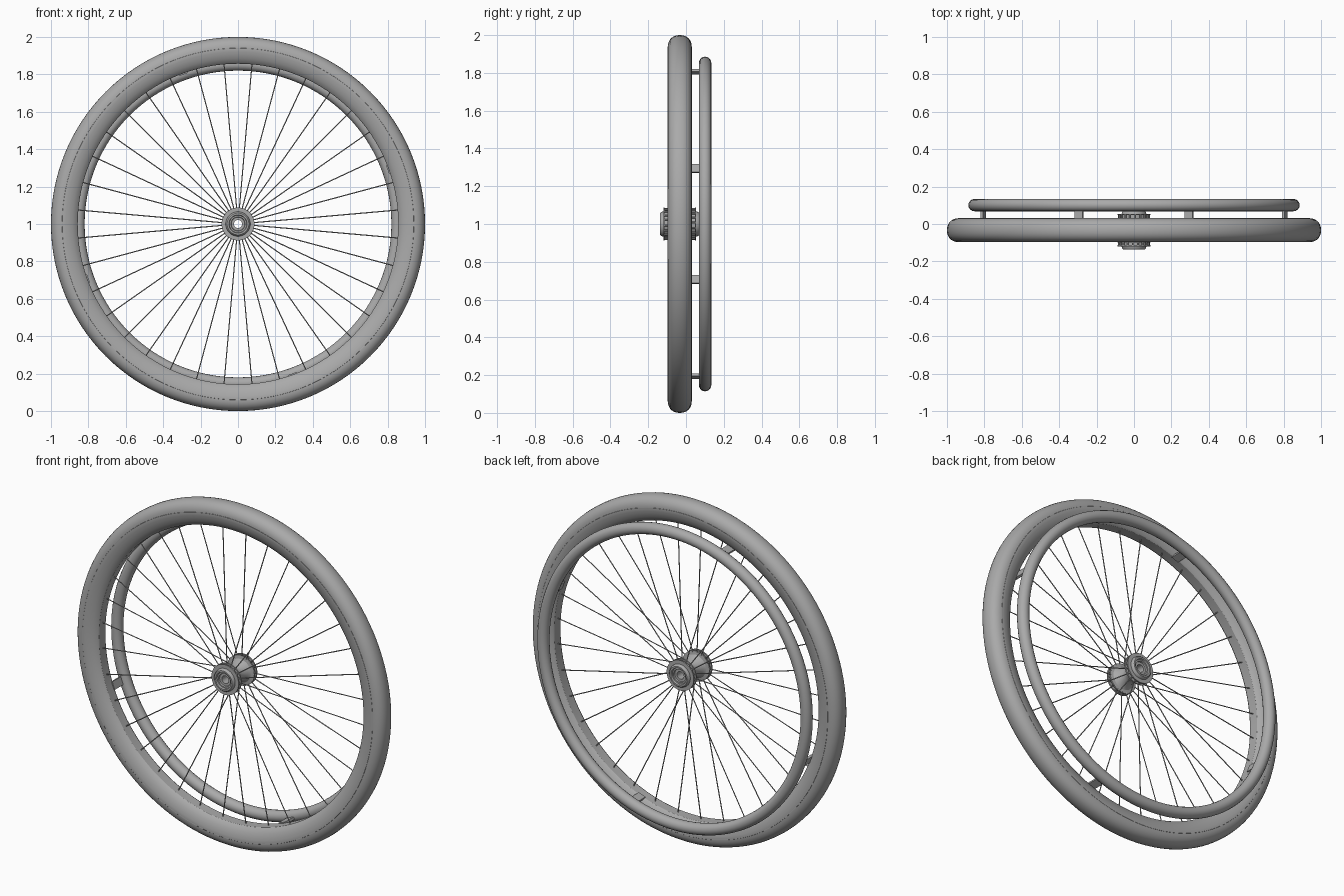
import bpy, bmesh, math
from mathutils import Matrix, Vector

if "Cube" in bpy.data.objects:
    bpy.data.objects.remove(bpy.data.objects["Cube"])

MID_Y = -0.033      # centre plane of the wheel
AXLE_Z = 1.0        # height of the axle

grey = bpy.data.materials.new("plain grey")
grey.use_nodes = True
colour = (0.4, 0.4, 0.4, 1)
grey.diffuse_color = colour
grey.node_tree.nodes["Principled BSDF"].inputs["Base Color"].default_value = colour


def finish(name, bm, smooth=True):
    bmesh.ops.recalc_face_normals(bm, faces=bm.faces)
    mesh = bpy.data.meshes.new(name)
    bm.to_mesh(mesh)
    bm.free()
    mesh.materials.append(grey)
    obj = bpy.data.objects.new(name, mesh)
    bpy.context.collection.objects.link(obj)
    if smooth:
        bpy.ops.object.select_all(action="DESELECT")
        obj.select_set(True)
        bpy.context.view_layer.objects.active = obj
        bpy.ops.object.shade_smooth_by_angle(angle=math.radians(30))
    return obj


def lathe(name, profile, steps):
    """Turn a closed (y offset, radius) profile around the axle."""
    bm = bmesh.new()
    rings = []
    for i in range(steps):
        a = math.tau * i / steps
        rings.append([bm.verts.new((r * math.cos(a), MID_Y + y, AXLE_Z + r * math.sin(a)))
                      for y, r in profile])
    n = len(profile)
    for i in range(steps):
        p, q = rings[i], rings[(i + 1) % steps]
        for j in range(n):
            k = (j + 1) % n
            bm.faces.new((p[j], p[k], q[k], q[j]))
    return finish(name, bm)


def oval(y, r, size, count, power=1.0):
    """Round section; a power below one squares it slightly."""
    def bend(v):
        return math.copysign(abs(v) ** power, v) * size
    return [(y + bend(math.cos(math.tau * i / count)),
             r + bend(math.sin(math.tau * i / count))) for i in range(count)]


def mirrored(half):
    """Complete a profile that is symmetric about the wheel plane."""
    return half + [(-y, r) for y, r in reversed(half)]


def on_wheel(angle, r, y):
    return Vector((r * math.cos(angle), MID_Y + y, AXLE_Z + r * math.sin(angle)))


def rod(bm, start, end, radius, sides=6):
    d = end - start
    m = Matrix.Translation((start + end) / 2) @ d.to_track_quat("Z", "Y").to_matrix().to_4x4()
    bmesh.ops.create_cone(bm, cap_ends=True, segments=sides, radius1=radius,
                          radius2=radius, depth=d.length, matrix=m)


# Tyre, rim with sloping flanks, and hand rim
lathe("tyre", oval(0, 0.9365, 0.0635, 28, 0.9), 128)
lathe("rim", mirrored([(0.055, 0.95), (0.0638, 0.94), (0.061, 0.912),
                       (0.050, 0.885), (0.036, 0.862), (0.028, 0.857)]), 128)
lathe("hand_rim", oval(0.134, 0.853, 0.033, 16), 128)

# Hollow hub: axle bore, stepped end caps, paired flanges and waisted barrel
lathe("hub", mirrored([
    (0.085, 0.022), (0.085, 0.036), (0.094, 0.038), (0.094, 0.046),
    (0.104, 0.049), (0.104, 0.058), (0.097, 0.064), (0.087, 0.066),
    (0.087, 0.088), (0.080, 0.088), (0.080, 0.072), (0.066, 0.072),
    (0.066, 0.088), (0.058, 0.088), (0.055, 0.068), (0.045, 0.056),
    (0.010, 0.042)]), 48)

# Spokes alternate between the two flanges, with a row of heads on each hub end
spokes = bmesh.new()
heads = bmesh.new()
for i in range(36):
    angle = math.radians(5 + 10 * i)
    side = 1 if i % 2 == 0 else -1
    rod(spokes, on_wheel(angle, 0.07, side * 0.06), on_wheel(angle, 0.865, 0), 0.003)
    rod(heads, on_wheel(angle, 0.08, side * 0.064), on_wheel(angle, 0.08, side * 0.082), 0.005, 8)
finish("spokes", spokes)
finish("spoke_heads", heads)

# Four flat brackets join the hand rim to the rim
brackets = bmesh.new()
for i in range(4):
    angle = math.radians(20 + 90 * i)
    m = (Matrix.Translation(on_wheel(angle, 0.858, 0.073))
         @ Matrix.Rotation(-angle, 4, "Y")
         @ Matrix.Diagonal((0.014, 0.1, 0.046, 1)))
    bmesh.ops.create_cube(brackets, size=1, matrix=m)
finish("hand_rim_brackets", brackets, smooth=False)
